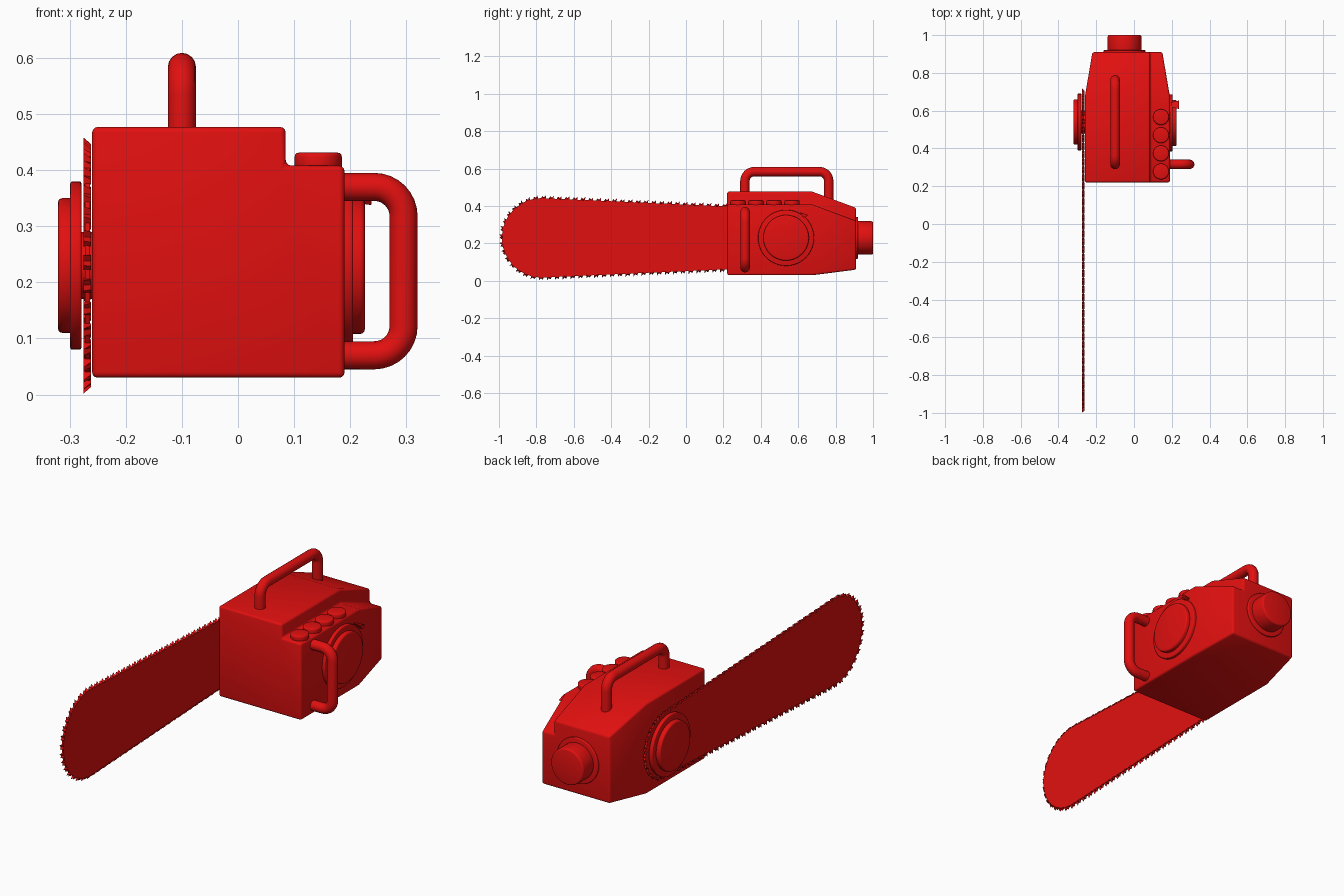
import bpy
import bmesh
import math
from mathutils import Vector

cube = bpy.data.objects.get("Cube")
if cube:
    bpy.data.objects.remove(cube, do_unlink=True)

red = bpy.data.materials.new("bright red")
red.use_nodes = True
COLOUR = (0.76, 0.005, 0.005, 1)
red.diffuse_color = COLOUR
red.node_tree.nodes["Principled BSDF"].inputs["Base Color"].default_value = COLOUR


def finish(obj, name, bevel=0.0, segments=3):
    """Name, colour, round the edges and shade one part."""
    obj.name = name
    obj.data.materials.append(red)
    if bevel:
        mod = obj.modifiers.new("Bevel", "BEVEL")
        mod.width = bevel
        mod.segments = segments
        mod.limit_method = "ANGLE"
        mod.angle_limit = math.radians(35)
    bpy.ops.object.select_all(action="DESELECT")
    obj.select_set(True)
    bpy.context.view_layer.objects.active = obj
    bpy.ops.object.convert(target="MESH")
    bpy.ops.object.shade_smooth_by_angle(angle=math.radians(35))
    return obj


def from_bmesh(bm, name, **kw):
    bmesh.ops.recalc_face_normals(bm, faces=bm.faces)
    mesh = bpy.data.meshes.new(name)
    bm.to_mesh(mesh)
    bm.free()
    obj = bpy.data.objects.new(name, mesh)
    bpy.context.collection.objects.link(obj)
    return finish(obj, name, **kw)


def loft(bm, rings):
    """Skin closed rings of points and cap both ends."""
    rows = [[bm.verts.new(p) for p in ring] for ring in rings]
    n = len(rows[0])
    for a, b in zip(rows, rows[1:]):
        for i in range(n):
            j = (i + 1) % n
            bm.faces.new((a[i], a[j], b[j], b[i]))
    bm.faces.new(rows[0])
    bm.faces.new(rows[-1])


def disc(name, axis, start, end, centre, radius, bevel):
    """Round part along an axis, from start to end."""
    spot = list(centre)
    spot.insert("XYZ".index(axis), (start + end) / 2)
    turn = {"X": (0, math.pi / 2, 0), "Y": (math.pi / 2, 0, 0), "Z": (0, 0, 0)}[axis]
    bpy.ops.mesh.primitive_cylinder_add(vertices=48, radius=radius, depth=abs(end - start),
                                        location=spot, rotation=turn)
    return finish(bpy.context.object, name, bevel=bevel)


def tube(name, corners, radius, bend):
    """Round bar through the corners, with rounded bends."""
    pts = [Vector(c) for c in corners]
    path = [pts[0]]
    for a, b, c in zip(pts, pts[1:], pts[2:]):
        u, v = (a - b).normalized(), (c - b).normalized()
        middle = b + (u + v) * bend
        for k in range(9):
            t = k / 8 * math.pi / 2
            path.append(middle - v * bend * math.cos(t) - u * bend * math.sin(t))
    path.append(pts[-1])
    curve = bpy.data.curves.new(name, "CURVE")
    curve.dimensions = "3D"
    curve.bevel_depth = radius
    curve.bevel_resolution = 6
    curve.use_fill_caps = True
    spline = curve.splines.new("POLY")
    spline.points.add(len(path) - 1)
    for point, p in zip(spline.points, path):
        point.co = (*p, 1)
    obj = bpy.data.objects.new(name, curve)
    bpy.context.collection.objects.link(obj)
    finish(obj, name)


# Motor body: stepped section, tapering at the rear
def section(y, left, right, bottom, step, top):
    edge = 0.085
    return [Vector((x, y, z)) for x, z in (
        (left, bottom), (right, bottom), (right, step), (edge, step), (edge, top), (left, top))]


bm = bmesh.new()
loft(bm, [section(0.22, -0.26, 0.19, 0.03, 0.408, 0.477),
          section(0.675, -0.26, 0.19, 0.03, 0.408, 0.477),
          section(0.91, -0.22, 0.15, 0.06, 0.32, 0.39)])
from_bmesh(bm, "motor_body", bevel=0.01)

# Guide bar: hull of a large nose circle and a small tail circle
MID_Z = 0.23
NOSE_Y, NOSE_R = -0.772, 0.212
TAIL_Y, TAIL_R = 0.55, 0.153
lean = math.acos((NOSE_R - TAIL_R) / (TAIL_Y - NOSE_Y))


def arc(y, r, start, end, steps):
    angles = [start + (end - start) * i / steps for i in range(steps + 1)]
    return [Vector((0, y + r * math.cos(a), MID_Z + r * math.sin(a))) for a in angles]


outline = (arc(NOSE_Y, NOSE_R, lean, 2 * math.pi - lean, 40)
           + arc(TAIL_Y, TAIL_R, -lean, lean, 24))
bm = bmesh.new()
loft(bm, [[p + Vector((x, 0, 0)) for p in outline] for x in (-0.273, -0.264)])
from_bmesh(bm, "guide_bar")

# Saw chain: forked teeth spaced evenly round the bar
TOOTH = [(-0.013, -0.004), (-0.013, 0.016), (-0.003, 0.005),
         (0.006, 0.012), (0.013, -0.004)]
edges = list(zip(outline, outline[1:] + outline[:1]))
total = sum((b - a).length for a, b in edges)
count = round(total / 0.042)
pitch = total / count
bm = bmesh.new()
travelled, due = 0.0, 0.0
for a, b in edges:
    length = (b - a).length
    along = (b - a).normalized()
    out = Vector((0, along.z, -along.y))
    if out.dot(a - Vector((0, (NOSE_Y + TAIL_Y) / 2, MID_Z))) < 0:
        out = -out
    while due < travelled + length - 1e-6:
        base = a + along * (due - travelled)
        loft(bm, [[base + along * t + out * (n * lift) + Vector((x, 0, 0)) for t, n in TOOTH]
                  for x, lift in ((-0.275, 1.0), (-0.262, 0.3))])
        due += pitch
    travelled += length
from_bmesh(bm, "saw_chain")

# Sprocket cover on the bar side
disc("cover_hub", "X", -0.285, -0.25, (0.54, MID_Z), 0.06, 0)
disc("cover_flange", "X", -0.299, -0.279, (0.54, MID_Z), 0.15, 0.004)
disc("cover_cap", "X", -0.321, -0.29, (0.54, MID_Z), 0.12, 0.008)

# Starter cover with its small pull tab
disc("starter_flange", "X", 0.17, 0.205, (0.535, MID_Z), 0.15, 0.004)
disc("starter_cap", "X", 0.18, 0.226, (0.535, MID_Z), 0.122, 0.008)
bm = bmesh.new()
loft(bm, [[Vector((x, 0.63 + dy * s, 0.352 + dz * s)) for dy, dz in ((-0.022, 0.015), (0, -0.015), (0.025, 0))]
          for x, s in ((0.195, 0.6), (0.238, 1.0))])
from_bmesh(bm, "pull_tab", bevel=0.002)

# Rear cap
disc("rear_flange", "Y", 0.895, 0.92, (-0.05, MID_Z), 0.112, 0.004)
disc("rear_cap", "Y", 0.9, 1.0, (-0.05, MID_Z), 0.089, 0.008)

# Row of buttons on the step
for i in range(4):
    disc(f"button_{i + 1}", "Z", 0.4, 0.431, (0.143, 0.278 + i * 0.096), 0.042, 0.007)

# Handles
tube("top_handle", [(-0.1, 0.315, 0.45), (-0.1, 0.315, 0.584),
                    (-0.1, 0.763, 0.584), (-0.1, 0.763, 0.4)], 0.025, 0.05)
tube("side_handle", [(0.17, 0.316, 0.07), (0.295, 0.316, 0.07),
                     (0.295, 0.316, 0.37), (0.17, 0.316, 0.37)], 0.025, 0.052)
